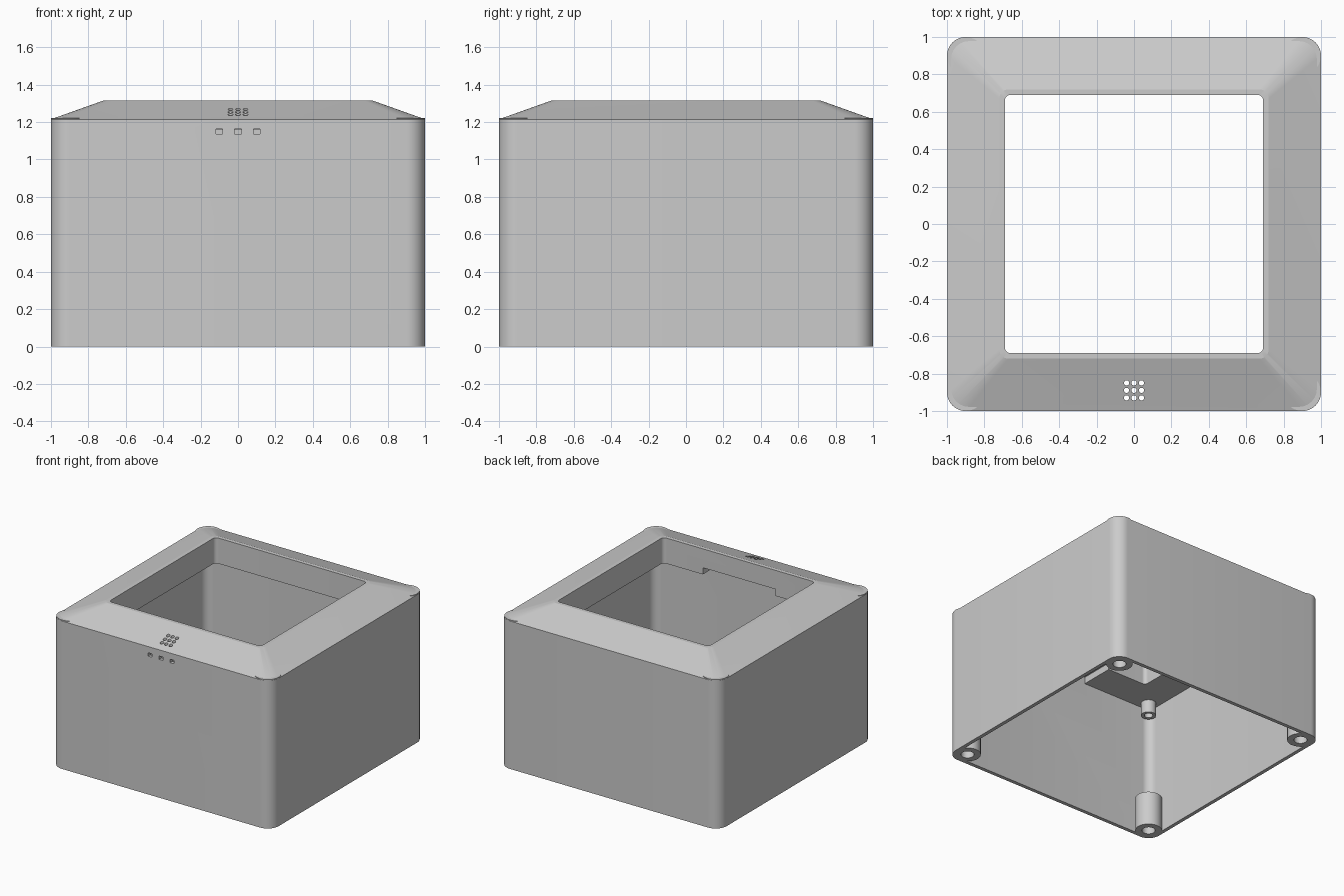
import bpy, bmesh, math
from mathutils import Matrix, Vector

cube = bpy.data.objects.get("Cube")
if cube:
    bpy.data.objects.remove(cube, do_unlink=True)

grey = bpy.data.materials.new("light_grey_plastic")
grey.use_nodes = True
grey.diffuse_color = (0.6, 0.6, 0.6, 1)
grey.node_tree.nodes["Principled BSDF"].inputs["Base Color"].default_value = (0.6, 0.6, 0.6, 1)


def make_object(name, bm):
    bmesh.ops.recalc_face_normals(bm, faces=bm.faces)
    mesh = bpy.data.meshes.new(name)
    bm.to_mesh(mesh)
    bm.free()
    mesh.materials.append(grey)
    obj = bpy.data.objects.new(name, mesh)
    bpy.context.collection.objects.link(obj)
    return obj


def rounded_square(half, radius, z, steps=10):
    c = half - radius
    points = []
    for quarter, (sx, sy) in enumerate([(1, 1), (-1, 1), (-1, -1), (1, -1)]):
        for i in range(steps + 1):
            a = math.pi / 2 * (quarter + i / steps)
            points.append((sx * c + radius * math.cos(a), sy * c + radius * math.sin(a), z))
    return points


def circle(x, y, radius, z, sides=32):
    return [(x + radius * math.cos(a), y + radius * math.sin(a), z)
            for a in (2 * math.pi * i / sides for i in range(sides))]


def loft(bm, rings, closed):
    """Skin a list of rings; closed joins the last ring to the first, else both ends are capped."""
    loops = [[bm.verts.new(p) for p in ring] for ring in rings]
    pairs = list(zip(loops, loops[1:]))
    if closed:
        pairs.append((loops[-1], loops[0]))
    else:
        bm.faces.new(loops[0])
        bm.faces.new(loops[-1])
    n = len(loops[0])
    for a, b in pairs:
        for i in range(n):
            j = (i + 1) % n
            bm.faces.new((a[i], a[j], b[j], b[i]))


def add_cylinder(bm, x, y, radius, z0, z1, sides=32):
    loft(bm, [circle(x, y, radius, z, sides) for z in (z0, z1)], False)


def add_box(bm, center, size):
    bmesh.ops.create_cube(bm, size=1, matrix=Matrix.Translation(Vector(center)) @ Matrix.Diagonal((*size, 1)))


def cut(obj, bm):
    cutter = make_object("cutter", bm)
    cutter.hide_render = True
    mod = obj.modifiers.new("cut", 'BOOLEAN')
    mod.operation = 'DIFFERENCE'
    mod.solver = 'EXACT'
    mod.object = cutter
    bpy.context.view_layer.update()
    result = bpy.data.meshes.new_from_object(obj.evaluated_get(bpy.context.evaluated_depsgraph_get()))
    obj.modifiers.clear()
    obj.data = result
    bpy.data.objects.remove(cutter, do_unlink=True)


# Open-bottomed case: walls, sloped top frame and square opening
ROOF, EAVE, TOP = 1.105, 1.215, 1.315
bm = bmesh.new()
profile = [(1, .1, 0), (1, .1, EAVE), (.72, .05, TOP), (.69, .03, TOP),
           (.69, .03, ROOF), (.97, .07, ROOF), (.97, .07, 0)]
loft(bm, [rounded_square(*p) for p in profile], True)
case = make_object("case_shell", bm)

# Recess under the front of the frame, open to the window
bm = bmesh.new()
add_box(bm, (0, -.815, 1.105), (.66, .31, .11))
cut(case, bm)

# Vent grid through the front slope
bm = bmesh.new()
for x in (-.04, 0, .04):
    for y in (-.85, -.89, -.93):
        add_cylinder(bm, x, y, .014, 1.12, 1.4, 16)
cut(case, bm)

# Three small slots in the front wall
bm = bmesh.new()
for x in (-.1, 0, .1):
    add_box(bm, (x, -.98, 1.15), (.035, .1, .028))
cut(case, bm)

# Corner fittings
tubes = [("foot_post", .89, .1, .05, 0, .28), ("lid_boss", .89, .057, .032, 1.0, 1.13)]
sides = {1: "left", -1: "right"}
ends = {-1: "front", 1: "back"}
parts = [case]
for sx, side in sides.items():
    for sy, end in ends.items():
        label = end + "_" + side
        for name, pos, outer, inner, z0, z1 in tubes:
            x, y = sx * pos, sy * pos
            bm = bmesh.new()
            depth = z0 + (z1 - z0) * .8
            loft(bm, [circle(x, y, inner, depth), circle(x, y, inner, z0),
                      circle(x, y, outer, z0), circle(x, y, outer, z1)], False)
            parts.append(make_object(label + "_" + name, bm))
        # Flat crescent peeking out of the slope
        bm = bmesh.new()
        add_cylinder(bm, sx * .899, sy * .899, .1, 1.12, 1.223, 40)
        parts.append(make_object(label + "_corner_cap", bm))

bpy.context.view_layer.update()
bpy.ops.object.select_all(action='DESELECT')
for part in parts:
    part.select_set(True)
bpy.context.view_layer.objects.active = case
bpy.ops.object.shade_smooth_by_angle(angle=math.radians(15))
